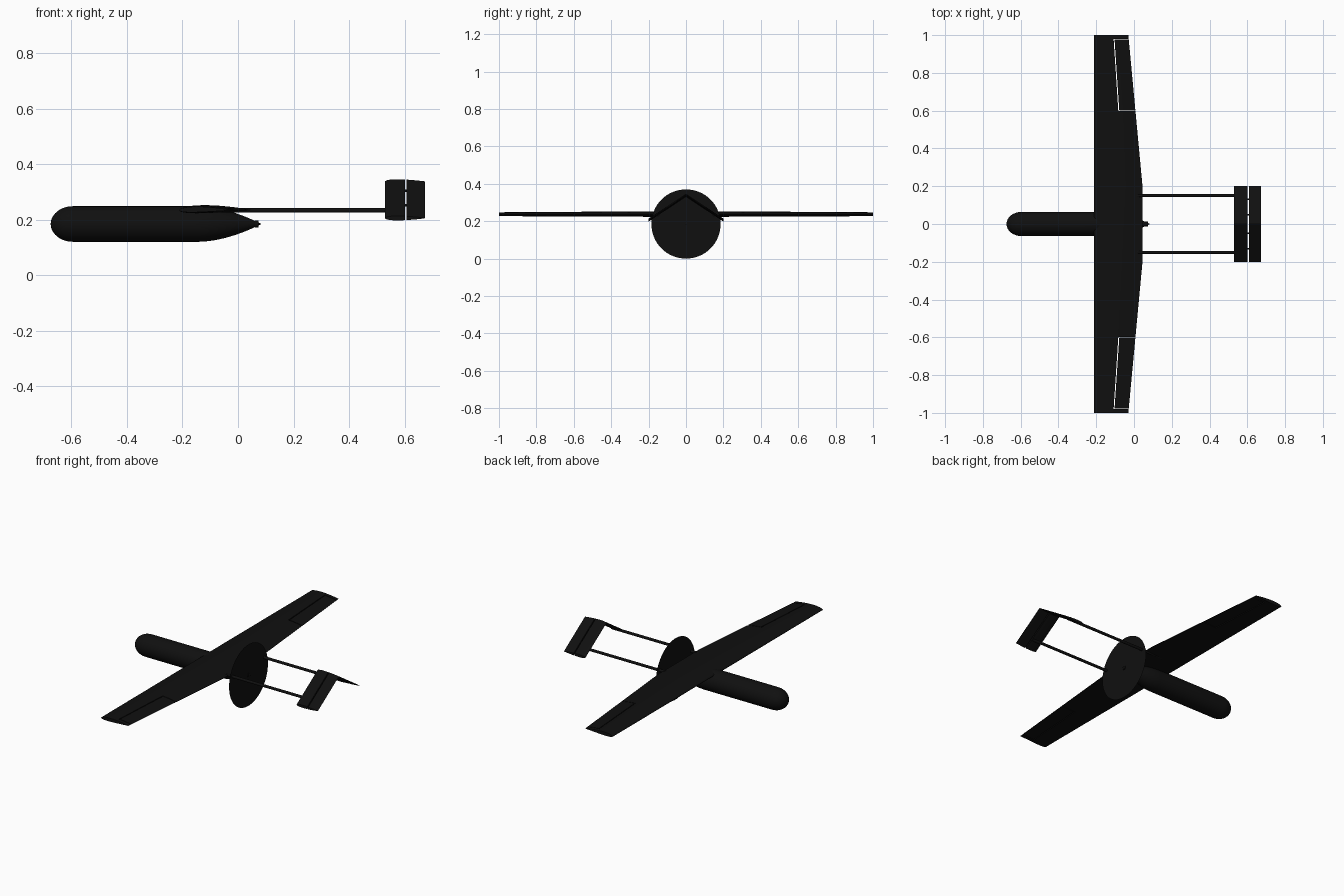
import bpy, bmesh, math
from mathutils import Matrix

if "Cube" in bpy.data.objects:
    bpy.data.objects.remove(bpy.data.objects["Cube"])

black = bpy.data.materials.new("matte_black")
black.diffuse_color = (0.005, 0.005, 0.005, 1)
black.use_nodes = True
black.node_tree.nodes["Principled BSDF"].inputs["Base Color"].default_value = black.diffuse_color


def finish(name, bm, smooth=True):
    bmesh.ops.recalc_face_normals(bm, faces=bm.faces)
    me = bpy.data.meshes.new(name)
    bm.to_mesh(me)
    bm.free()
    ob = bpy.data.objects.new(name, me)
    bpy.context.collection.objects.link(ob)
    me.materials.append(black)
    if smooth:
        activate(ob)
        bpy.ops.object.shade_smooth_by_angle(angle=math.radians(35))
    return ob


def activate(ob):
    bpy.ops.object.select_all(action='DESELECT')
    ob.select_set(True)
    bpy.context.view_layer.objects.active = ob


def airfoil(thick, camber, n=18):
    """Closed unit-chord section: upper surface back to front, lower front to back."""
    pts = []
    for i in range(2 * n):
        t = (1 + math.cos(math.pi * i / n)) / 2
        h = 5 * thick * (0.2969 * math.sqrt(t) - 0.126 * t - 0.3516 * t**2
                         + 0.2843 * t**3 - 0.1015 * t**4) + 0.004 * t
        pts.append((t, 4 * camber * t * (1 - t) + (h if i < n else -h)))
    return pts


def loft(name, stations, section):
    """Stations are (y, leading x, chord, z)."""
    bm = bmesh.new()
    rings = [[bm.verts.new((x + c * t, y, z + c * h)) for t, h in section]
             for y, x, c, z in stations]
    k = len(section)
    for a, b in zip(rings, rings[1:]):
        for i in range(k):
            bm.faces.new((a[i], a[(i + 1) % k], b[(i + 1) % k], b[i]))
    bm.faces.new(rings[0])
    bm.faces.new(rings[-1])
    return finish(name, bm)


def prism(outline):
    bm = bmesh.new()
    lo = [bm.verts.new((x, y, -0.5)) for x, y in outline]
    hi = [bm.verts.new((x, y, 1)) for x, y in outline]
    bm.faces.new(lo)
    bm.faces.new(hi)
    for i in range(len(lo)):
        j = (i + 1) % len(lo)
        bm.faces.new((lo[i], lo[j], hi[j], hi[i]))
    return finish("cutter", bm, False)


def cut(ob, outline, op):
    cutter = prism(outline)
    m = ob.modifiers.new("cut", 'BOOLEAN')
    m.object, m.operation, m.solver = cutter, op, 'EXACT'
    activate(ob)
    bpy.ops.object.modifier_apply(modifier=m.name)
    bpy.data.objects.remove(cutter)


def split(ob, name, pocket, flap):
    """Cut a pocket out of a surface and fill it with a slightly smaller flap."""
    part = ob.copy()
    part.data = ob.data.copy()
    part.name = name
    bpy.context.collection.objects.link(part)
    cut(part, flap, 'INTERSECT')
    cut(ob, pocket, 'DIFFERENCE')


def tube(name, x0, x1, y, z, r, segs=16):
    bm = bmesh.new()
    bmesh.ops.create_cone(bm, cap_ends=True, segments=segs, radius1=r, radius2=r,
                          depth=x1 - x0,
                          matrix=Matrix.Translation(((x0 + x1) / 2, y, z))
                          @ Matrix.Rotation(math.pi / 2, 4, 'Y'))
    return finish(name, bm)


# Fuselage pod: rounded nose, straight barrel, pointed tail
R, ZC = 0.064, 0.185
profile = [(-0.595 - 0.08 * math.cos(a), R * math.sin(a))
           for a in [math.pi / 2 * i / 12 for i in range(13)]]
profile += [(-0.14 + 0.225 * t, R * (1 - t**1.75)) for t in [i / 12 for i in range(13)]]
bm = bmesh.new()
vs = [bm.verts.new((x, 0, ZC + max(r, 0))) for x, r in profile]
es = [bm.edges.new(p) for p in zip(vs, vs[1:])]
bmesh.ops.spin(bm, geom=vs + es, cent=(0, 0, ZC), axis=(1, 0, 0),
               angle=2 * math.pi, steps=40, use_duplicate=False)
bmesh.ops.remove_doubles(bm, verts=bm.verts, dist=1e-5)
finish("fuselage", bm)

# Wing with tapered outer panels and inset ailerons
wing = loft("wing", [(-1, -0.212, 0.182, 0.235), (-0.2, -0.212, 0.257, 0.235),
                     (0.2, -0.212, 0.257, 0.235), (1, -0.212, 0.182, 0.235)],
            airfoil(0.11, 0.015))
for s, side in ((1, "left"), (-1, "right")):
    pocket = [(-0.083, s * 0.598), (0.2, s * 0.598), (0.2, s * 0.98), (-0.108, s * 0.98)]
    flap = [(-0.078, s * 0.602), (0.2, s * 0.602), (0.2, s * 0.976), (-0.103, s * 0.976)]
    split(wing, side + "_aileron", pocket, flap)

# Inverted V tail with hinged rear surfaces
tail = loft("v_tail", [(-0.2, 0.53, 0.143, 0.206), (0, 0.53, 0.143, 0.338),
                       (0.2, 0.53, 0.143, 0.206)], airfoil(0.11, 0))
split(tail, "tail_flaps",
      [(0.602, -0.3), (0.8, -0.3), (0.8, 0.3), (0.602, 0.3)],
      [(0.608, -0.3), (0.8, -0.3), (0.8, 0.3), (0.608, 0.3)])

# Twin booms and tail hinges
for s, side in ((1, "left"), (-1, "right")):
    tube(side + "_boom", -0.11, 0.6, s * 0.15, 0.234, 0.008)
    for i, y in enumerate((0.05, 0.13)):
        tube(f"{side}_tail_hinge_{i}", 0.595, 0.615, s * y, 0.338 - 0.66 * y, 0.004, 8)

# Propeller disc and hub
bm = bmesh.new()
bmesh.ops.create_circle(bm, cap_ends=True, segments=64, radius=0.185,
                        matrix=Matrix.Translation((0.07, 0, ZC))
                        @ Matrix.Rotation(math.pi / 2, 4, 'Y'))
finish("propeller_disc", bm)
tube("propeller_hub", 0.062, 0.074, 0, ZC, 0.012, 24)
